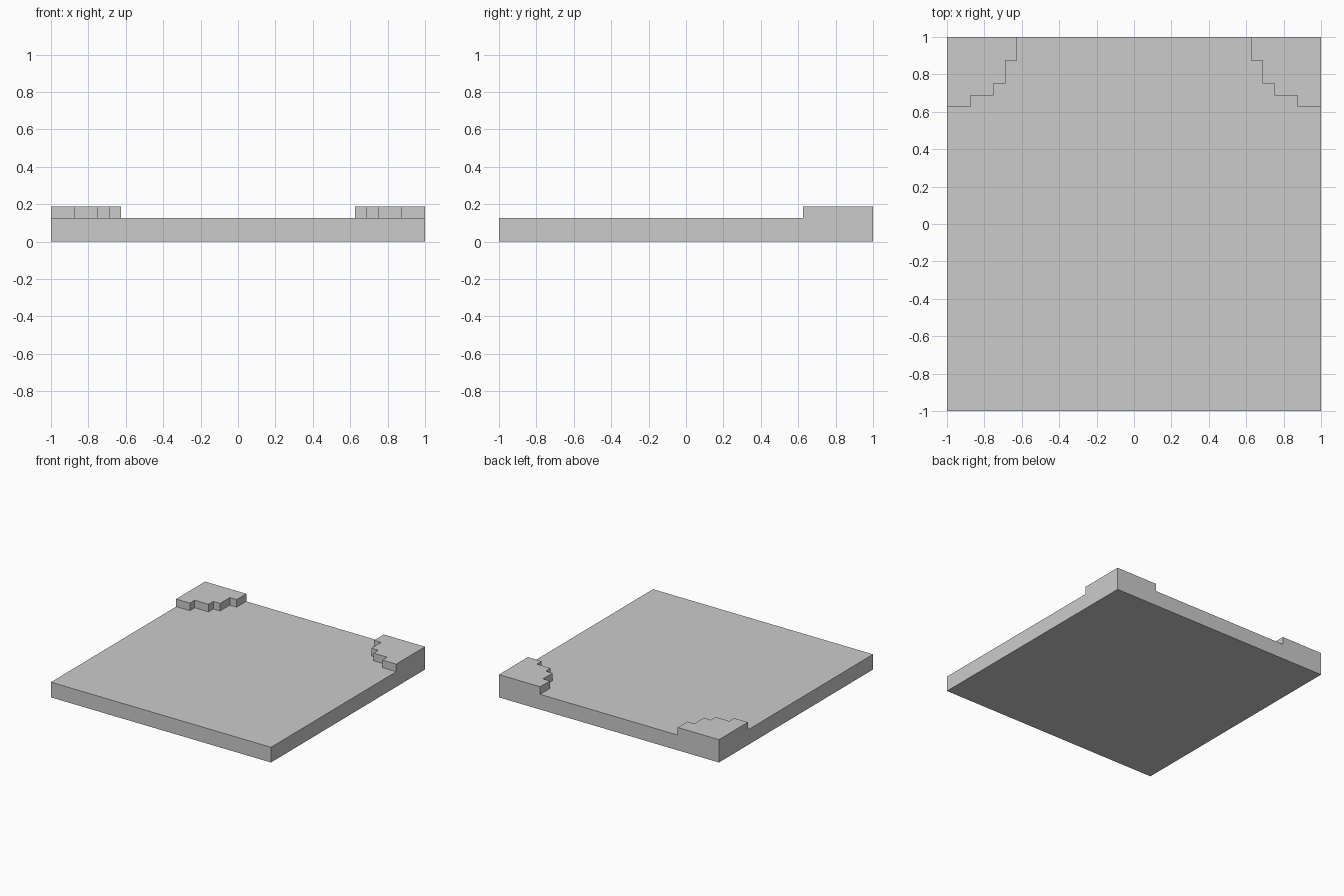
import bpy, bmesh
from mathutils import Vector

if "Cube" in bpy.data.objects:
    bpy.data.objects.remove(bpy.data.objects["Cube"])

U = 0.0625               # model grid step
SLAB, RAISE = 2 * U, U   # slab thickness, corner block height

# Stepped edge of the left corner block, from back edge to left edge
STEPS = [(-.625, 1), (-.625, .875), (-.6875, .875), (-.6875, .75), (-.75, .75),
         (-.75, .6875), (-.875, .6875), (-.875, .625), (-1, .625)]

bm = bmesh.new()


def ring(points):
    return [bm.verts.new((x, y, 0)) for x, y in points]


def extrude(faces, height):
    """Raise the faces as one region and return the new top faces."""
    geom = bmesh.ops.extrude_face_region(bm, geom=faces)["geom"]
    verts = [g for g in geom if isinstance(g, bmesh.types.BMVert)]
    bmesh.ops.translate(bm, verts=verts, vec=Vector((0, 0, height)))
    return [g for g in geom if isinstance(g, bmesh.types.BMFace)]


# Floor plan: two mirrored corner regions and the low field between them
left = ring(STEPS)
right = ring([(-x, y) for x, y in STEPS])
left_tip, right_tip, front_l, front_r = ring([(-1, 1), (1, 1), (-1, -1), (1, -1)])
plan = [bm.faces.new(left + [front_l, front_r] + right[::-1]),
        bm.faces.new(left[::-1] + [left_tip]),
        bm.faces.new(right + [right_tip])]

# Slab, then the two stepped back corners
top = extrude(plan, SLAB)
corners = [f for f in top if min(v.co.y for v in f.verts) > 0]
extrude(corners, RAISE)

# Merge flush faces and finish
bmesh.ops.dissolve_limit(bm, angle_limit=0.01, verts=bm.verts[:], edges=bm.edges[:])
bmesh.ops.recalc_face_normals(bm, faces=bm.faces[:])
mesh = bpy.data.meshes.new("slab_with_stepped_corners")
bm.to_mesh(mesh)
bm.free()
slab = bpy.data.objects.new("slab_with_stepped_corners", mesh)
bpy.context.collection.objects.link(slab)
